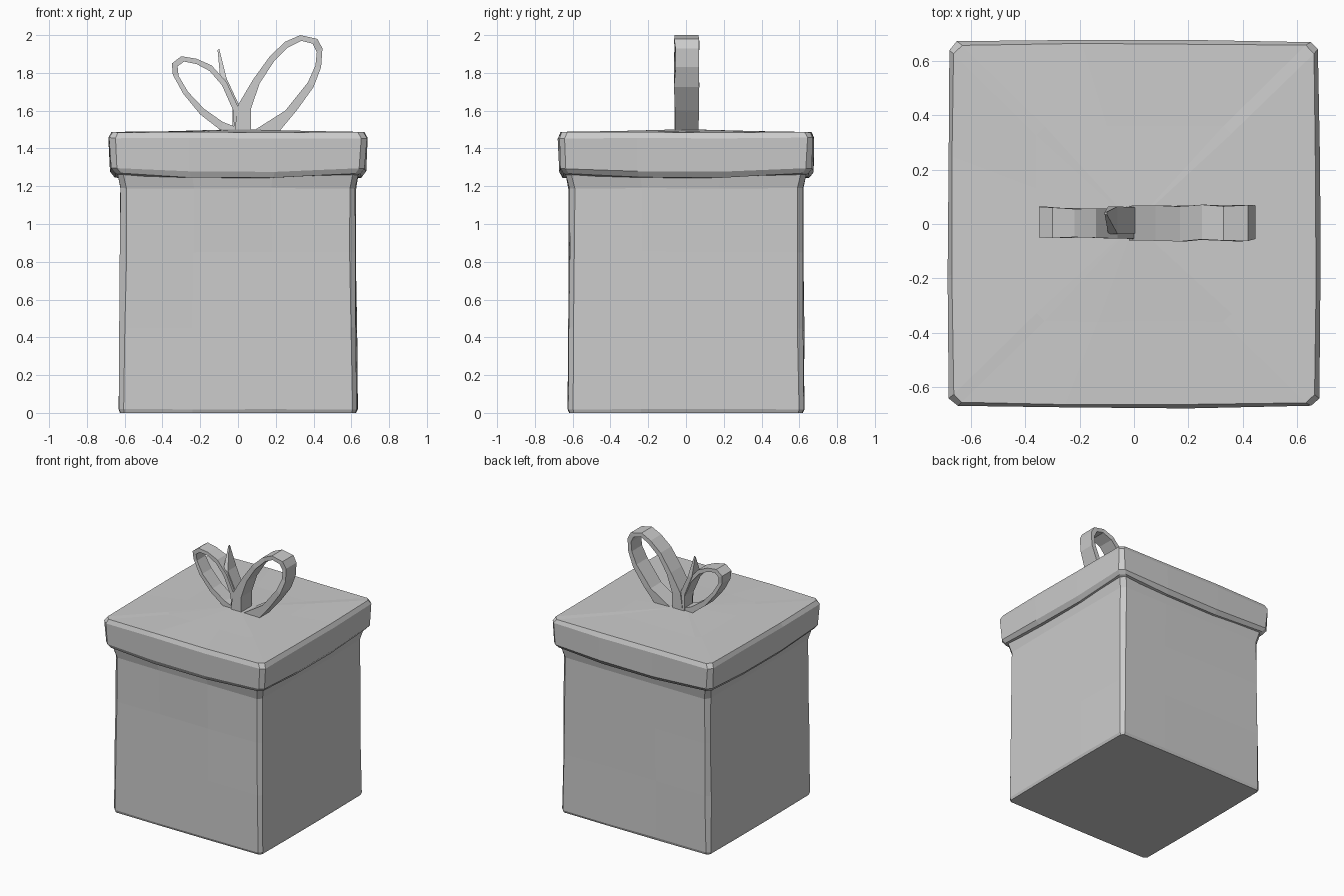
import bpy, bmesh, random

random.seed(4)

grey = bpy.data.materials.new("light grey")
grey.diffuse_color = (0.6, 0.6, 0.6, 1)


def finish(name, bm):
    bmesh.ops.recalc_face_normals(bm, faces=bm.faces)
    me = bpy.data.meshes.new(name)
    bm.to_mesh(me)
    bm.free()
    me.materials.append(grey)
    ob = bpy.data.objects.new(name, me)
    bpy.context.collection.objects.link(ob)
    return ob


def square_ring(bm, hx, hy, z, cut, bow, sag, jit):
    """Square ring with cut corners; the middles of the sides bow out and sag."""
    verts = []
    for dx, dy in ((1, 0), (0, 1), (-1, 0), (0, -1)):
        for t in (-1, -0.4, 0.3, 1):
            mid = 1 - t * t
            along = (hy if dx else hx) - cut
            out = (hx if dx else hy) + bow * mid
            x = dx * out - dy * t * along
            y = dy * out + dx * t * along
            r = [random.uniform(-jit, jit) for _ in range(3)]
            verts.append(bm.verts.new((x + r[0], y + r[1], z + sag * mid + r[2] * (z > 0))))
    return verts


def loft(name, rings, peak=None):
    """Stack of rings, closed below, with a flat cap or a raised centre on top."""
    bm = bmesh.new()
    loops = [square_ring(bm, *r) for r in rings]
    n = len(loops[0])
    for a, b in zip(loops, loops[1:]):
        for i in range(n):
            j = (i + 1) % n
            bm.faces.new((a[i], a[j], b[j], b[i]))
    bm.faces.new(loops[0][::-1])
    if peak:
        c = bm.verts.new(peak)
        for i in range(n):
            bm.faces.new((loops[-1][i], loops[-1][(i + 1) % n], c))
    else:
        bm.faces.new(loops[-1])
    return finish(name, bm)


def ribbon(name, outer, inner, y0, y1):
    """Thick band between two xz outlines, y0..y1 wide with slight wobble."""
    bm = bmesh.new()
    sections = []
    for (ox, oz), (ix, iz) in zip(outer, inner):
        a, b = y0 + random.uniform(-.006, .006), y1 + random.uniform(-.006, .004)
        sections.append([bm.verts.new(p) for p in
                         ((ox, a, oz), (ox, b, oz), (ix, b, iz), (ix, a, iz))])
    for s, t in zip(sections, sections[1:]):
        for i in range(4):
            j = (i + 1) % 4
            bm.faces.new((s[i], s[j], t[j], t[i]))
    bm.faces.new(sections[0])
    bm.faces.new(sections[-1])
    return finish(name, bm)


# box body: half x, half y, z, corner cut, bow, sag, jitter
loft("box_body", [
    (0.622, 0.615, 0.0, 0.02, 0.004, 0.0, 0.0),
    (0.630, 0.623, 0.02, 0.025, 0.003, 0.0, 0.002),
    (0.627, 0.623, 0.45, 0.03, 0.0, 0.0, 0.004),
    (0.622, 0.618, 0.85, 0.03, 0.0, 0.0, 0.004),
    (0.620, 0.618, 1.19, 0.03, 0.004, 0.0, 0.003),
    (0.640, 0.640, 1.275, 0.03, 0.0, 0.0, 0.0),
])

# lid with drooping lower edge and gently raised top
loft("box_lid", [
    (0.625, 0.625, 1.255, 0.03, 0.0, -0.012, 0.0),
    (0.650, 0.650, 1.268, 0.03, 0.004, -0.025, 0.002),
    (0.670, 0.666, 1.295, 0.03, 0.008, -0.022, 0.003),
    (0.680, 0.672, 1.455, 0.03, 0.006, 0.0, 0.003),
    (0.664, 0.658, 1.486, 0.03, 0.006, 0.0, 0.002),
    (0.360, 0.360, 1.491, 0.03, 0.0, 0.0, 0.002),
], peak=(0.0, 0.0, 1.502))

# large right loop of the bow
ribbon("bow_loop_right",
       [(-.02, 1.48), (0, 1.63), (.08, 1.765), (.17, 1.89), (.25, 1.965), (.33, 2.0),
        (.42, 1.98), (.447, 1.93), (.44, 1.83), (.40, 1.725), (.31, 1.60), (.21, 1.48)],
       [(.07, 1.48), (.07, 1.615), (.115, 1.745), (.19, 1.86), (.265, 1.935), (.335, 1.97),
        (.395, 1.955), (.417, 1.91), (.41, 1.84), (.37, 1.75), (.25, 1.60), (.06, 1.48)],
       -0.06, 0.07)

# small left loop of the bow
ribbon("bow_loop_left",
       [(.03, 1.48), (.01, 1.60), (-.06, 1.75), (-.14, 1.84), (-.22, 1.875), (-.30, 1.888),
        (-.35, 1.85), (-.345, 1.79), (-.29, 1.69), (-.20, 1.58), (-.09, 1.495), (0, 1.48)],
       [(-.02, 1.48), (-.025, 1.60), (-.085, 1.735), (-.15, 1.81), (-.22, 1.847), (-.285, 1.86),
        (-.32, 1.835), (-.315, 1.785), (-.265, 1.70), (-.18, 1.61), (-.08, 1.54), (0, 1.51)],
       -0.05, 0.06)

# pointed ribbon tail between the loops
tail = ribbon("bow_tail",
              [(.03, 1.48), (.01, 1.62), (-.06, 1.77), (-.10, 1.93)],
              [(-.03, 1.48), (-.03, 1.62), (-.095, 1.78), (-.108, 1.92)],
              -0.04, 0.065)
for v in tail.data.vertices:
    if v.co.z > 1.9:
        v.co.y = 0.04 + (v.co.y - 0.0125) * 0.08
